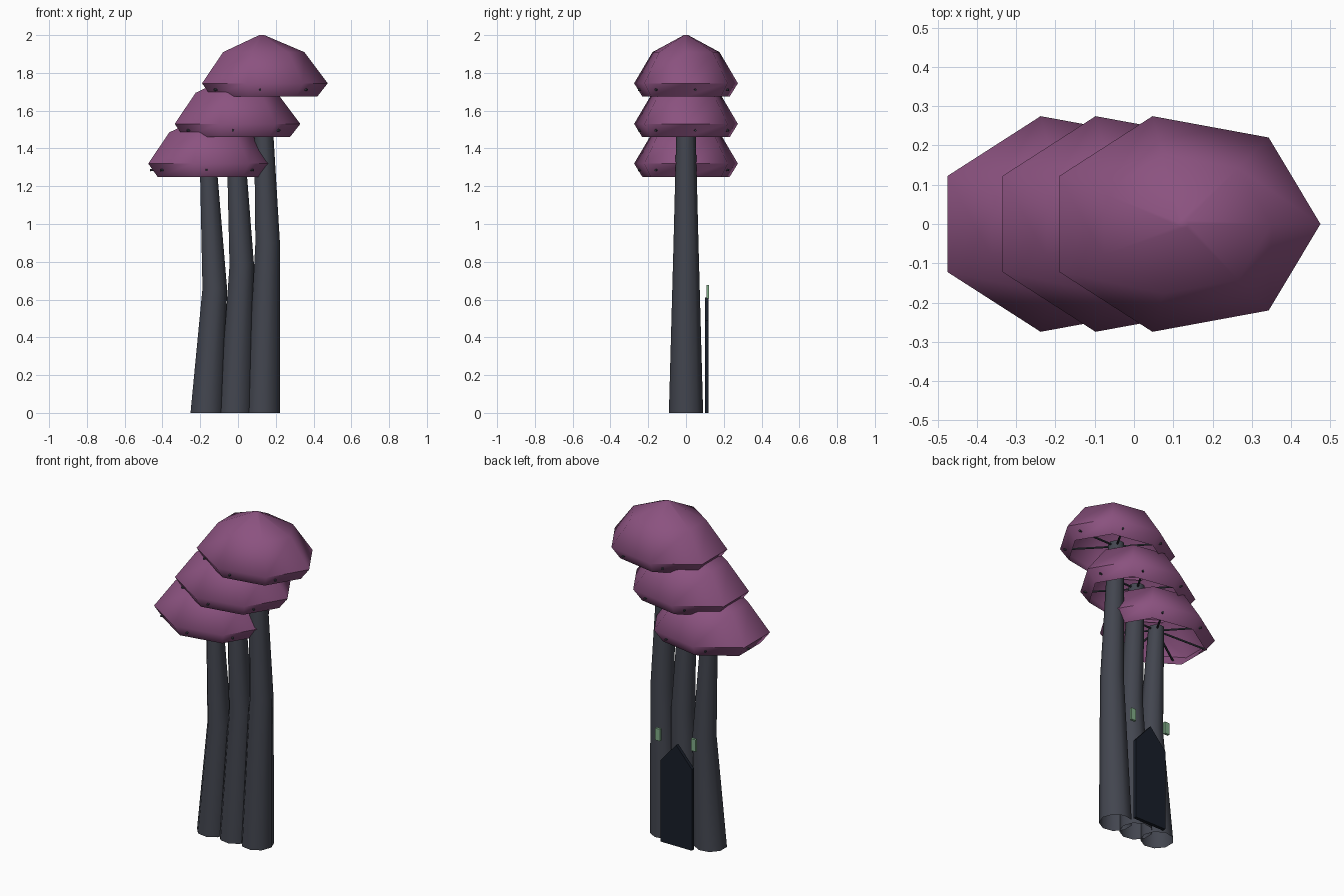
import bpy, bmesh
from math import cos, sin, tau, radians
from mathutils import Vector

if "Cube" in bpy.data.objects:
    bpy.data.objects.remove(bpy.data.objects["Cube"])


def material(name, rgb):
    m = bpy.data.materials.new(name)
    m.diffuse_color = (*rgb, 1)
    m.use_nodes = True
    m.node_tree.nodes["Principled BSDF"].inputs["Base Color"].default_value = m.diffuse_color
    return m


PURPLE = material("cap_purple", (0.26, 0.085, 0.215))
SLATE = material("stem_slate", (0.055, 0.06, 0.078))
DARK = material("door_dark", (0.009, 0.013, 0.022))
GREEN = material("window_green", (0.22, 0.42, 0.25))


def finish(name, bm, mat, smooth=None):
    bmesh.ops.recalc_face_normals(bm, faces=bm.faces)
    me = bpy.data.meshes.new(name)
    bm.to_mesh(me)
    bm.free()
    me.materials.append(mat)
    ob = bpy.data.objects.new(name, me)
    bpy.context.collection.objects.link(ob)
    if smooth:
        bpy.ops.object.select_all(action='DESELECT')
        ob.select_set(True)
        bpy.context.view_layer.objects.active = ob
        bpy.ops.object.shade_smooth_by_angle(angle=radians(smooth))
    return ob


def loft(rings, sides, squash=1.0, close_top=False):
    """Skin a stack of (x, z, radius) rings."""
    bm = bmesh.new()
    loops = [[bm.verts.new((x + r * cos(tau * i / sides), squash * r * sin(tau * i / sides), z))
              for i in range(sides)] for x, z, r in rings]
    for a, b in zip(loops, loops[1:]):
        for i in range(sides):
            j = (i + 1) % sides
            bm.faces.new((a[i], a[j], b[j], b[i]))
    if close_top:
        bm.faces.new(loops[-1])
    return bm


def prism(name, outline, y0, y1, mat):
    """Extrude an (x, z) outline along y."""
    bm = bmesh.new()
    face = bm.faces.new([bm.verts.new((x, y0, z)) for x, z in outline])
    ext = bmesh.ops.extrude_face_region(bm, geom=[face])
    verts = [v for v in ext["geom"] if isinstance(v, bmesh.types.BMVert)]
    bmesh.ops.translate(bm, vec=(0, y1 - y0, 0), verts=verts)
    finish(name, bm, mat)


def gills(name, cx, z):
    """Seven thin rods from the stem top out to the cap rim."""
    bm = bmesh.new()
    for k in range(7):
        a = 0.2 + tau * k / 7
        p = Vector((cx + 0.05 * cos(a), 0.04 * sin(a), z + 0.065))
        q = Vector((cx + 0.315 * cos(a), 0.254 * sin(a), z + 0.035))
        made = bmesh.ops.create_cone(bm, cap_ends=True, segments=6, radius1=0.006,
                                     radius2=0.006, depth=(q - p).length)
        rot = (q - p).to_track_quat('Z', 'Y').to_matrix()
        bmesh.ops.rotate(bm, verts=made["verts"], matrix=rot)
        bmesh.ops.translate(bm, verts=made["verts"], vec=(p + q) / 2)
    finish(name, bm, SLATE)


# name, cap centre x, cap rim z, stem base x, bend x, bend z
MUSHROOMS = [("low", -0.16, 1.25, -0.165, -0.125, 0.66),
             ("middle", -0.02, 1.46, -0.015, 0.018, 0.78),
             ("tall", 0.125, 1.675, 0.13, 0.155, 0.9)]

for name, cx, z, bx, mx, mz in MUSHROOMS:
    # bent, tapering stem
    finish(name + "_stem", loft([(bx, 0, 0.092), (mx, mz, 0.067), (cx, z + 0.085, 0.045)], 9),
           SLATE, 50)
    # open seven-sided cap
    finish(name + "_cap", loft([(cx, z, 0.295), (cx, z + 0.07, 0.35), (cx, z + 0.235, 0.226),
                                (cx, z + 0.325, 0.014)], 7, 0.805, True), PURPLE, 60)
    gills(name + "_gills", cx, z)

# pointed door at the back
dx, w = -0.018, 0.105
prism("door", [(dx - w, 0), (dx + w, 0), (dx + w, 0.49), (dx, 0.61), (dx - w, 0.49)],
      0.1, 0.12, DARK)

# two small windows
for side, x in (("left", -0.134), ("right", 0.104)):
    prism(side + "_window", [(x - 0.016, 0.605), (x + 0.016, 0.605),
                             (x + 0.016, 0.677), (x - 0.016, 0.677)], 0.108, 0.123, GREEN)
